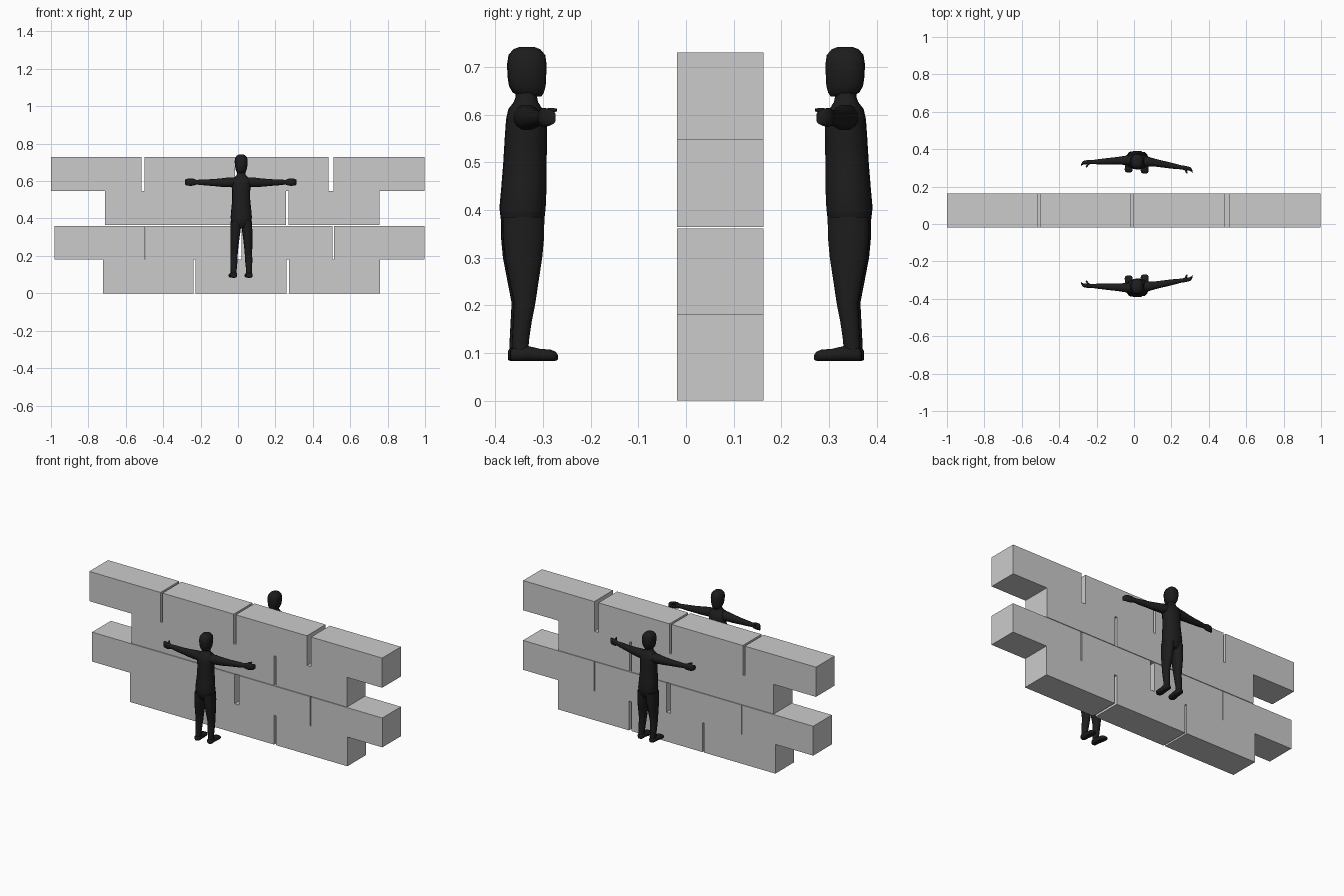
import bpy, bmesh, math
from mathutils import Matrix, Vector

# Stone wall: each row is (bottom, top, left edge of every block)
BLOCK = 0.485
ROWS = [
    (0.0, 0.180, [-0.723, -0.226, 0.274]),
    (0.180, 0.361, [-0.981, -0.494, 0.020, 0.512]),
    (0.364, 0.547, [-0.712, -0.228, 0.271]),
    (0.547, 0.730, [-1.0, -0.501, -0.002, 0.511]),
]
for r, (z0, z1, lefts) in enumerate(ROWS):
    for i, x in enumerate(lefts):
        bpy.ops.mesh.primitive_cube_add(
            size=1, location=(x + BLOCK / 2, 0.072, (z0 + z1) / 2))
        block = bpy.context.object
        block.name = f"wall_block_row{r + 1}_{i + 1}"
        block.scale = (BLOCK, 0.182, z1 - z0)

dark = bpy.data.materials.new("dark_figure")
dark.diffuse_color = (0.012, 0.012, 0.012, 1)


def loft(name, axis, sections, matrix, power=2.3, n=12):
    """Skin rings (x, y, z, half_a, half_b) lying across the given axis."""
    bm = bmesh.new()
    rings = []
    for x, y, z, a, b in sections:
        ring = []
        for k in range(n):
            t = 2 * math.pi * (k + 0.5) / n
            c, s = math.cos(t), math.sin(t)
            u = a * math.copysign(abs(c) ** (2 / power), c)
            v = b * math.copysign(abs(s) ** (2 / power), s)
            off = {"x": (0, u, v), "y": (u, 0, v), "z": (u, v, 0)}[axis]
            ring.append(bm.verts.new(Vector((x, y, z)) + Vector(off)))
        rings.append(ring)
    for lo, hi in zip(rings, rings[1:]):
        for k in range(n):
            bm.faces.new((lo[k], lo[(k + 1) % n], hi[(k + 1) % n], hi[k]))
    bm.faces.new(rings[0])
    bm.faces.new(rings[-1])
    bm.transform(matrix)
    bmesh.ops.recalc_face_normals(bm, faces=bm.faces)
    mesh = bpy.data.meshes.new(name)
    bm.to_mesh(mesh)
    bm.free()
    mesh.materials.append(dark)
    obj = bpy.data.objects.new(name, mesh)
    bpy.context.collection.objects.link(obj)
    bpy.context.view_layer.objects.active = obj
    bpy.ops.object.select_all(action="DESELECT")
    obj.select_set(True)
    bpy.ops.object.shade_smooth_by_angle(angle=math.radians(50))


# Figure profiles, body axis at the origin, facing +y
TORSO = [(0, -.008, .350, .030, .034), (0, -.008, .370, .052, .045),
         (0, -.008, .405, .058, .049), (0, -.005, .45, .054, .048),
         (0, -.003, .50, .049, .046), (0, -.001, .55, .049, .045),
         (0, 0, .590, .056, .043), (0, -.002, .612, .050, .036),
         (0, -.001, .626, .030, .026), (0, 0, .636, .023, .023),
         (0, .001, .660, .022, .024)]
HEAD = [(0, .010, .638, .016, .022), (0, .004, .646, .023, .033),
        (0, .002, .660, .029, .039), (0, .001, .680, .033, .041),
        (0, .001, .705, .035, .042), (0, .001, .725, .032, .039),
        (0, .001, .737, .023, .029), (0, .001, .742, .012, .016)]
LEG = [(.028, -.008, .385, .029, .045), (.031, -.008, .34, .028, .044),
       (.034, -.008, .30, .025, .040), (.037, -.007, .25, .022, .031),
       (.039, -.006, .205, .020, .023), (.040, -.011, .165, .019, .020),
       (.041, -.015, .125, .016, .018), (.041, -.016, .095, .016, .018)]
FOOT = [(.041, -.036, .095, .011, .010), (.041, -.030, .097, .017, .0145),
        (.041, 0, .099, .019, .016), (.042, .025, .096, .021, .013),
        (.043, .048, .095, .022, .012), (.043, .058, .093, .018, .010),
        (.043, .063, .091, .010, .006)]
ARM = [(.025, -.003, .596, .028, .025), (.06, -.002, .594, .026, .027),
       (.10, .002, .592, .021, .024), (.15, .008, .592, .018, .019),
       (.20, .014, .593, .015, .016), (.238, .018, .594, .011, .013),
       (.250, .019, .594, .010, .014)]
HAND = [(.240, .018, .594, .010, .013), (.254, .020, .594, .012, .019),
        (.270, .021, .594, .011, .020), (.285, .024, .594, .010, .019),
        (.293, .030, .594, .009, .017), (.298, .038, .594, .006, .013)]
THUMB = [(.258, .018, .604, .007, .008), (.261, .030, .607, .007, .007),
         (.266, .040, .609, .006, .005), (.270, .048, .610, .004, .003)]

# Two figures facing the wall, mirrored across y = 0
place = Matrix.Translation((0.017, -0.335, 0)) @ Matrix.Rotation(0.06, 4, "Z")
for who, flip in (("front", 1), ("back", -1)):
    world = Matrix.Diagonal((1, flip, 1, 1)) @ place
    loft(f"{who}_figure_torso", "z", TORSO, world)
    loft(f"{who}_figure_head", "z", HEAD, world, power=2.6)
    for side, s in (("right", 1), ("left", -1)):
        m = world @ Matrix.Diagonal((s, 1, 1, 1))
        loft(f"{who}_figure_{side}_leg", "z", LEG, m)
        loft(f"{who}_figure_{side}_foot", "y", FOOT, m, power=2.8)
        loft(f"{who}_figure_{side}_arm", "x", ARM, m)
        loft(f"{who}_figure_{side}_hand", "x", HAND, m, power=2.5)
        loft(f"{who}_figure_{side}_thumb", "y", THUMB, m, n=8)
